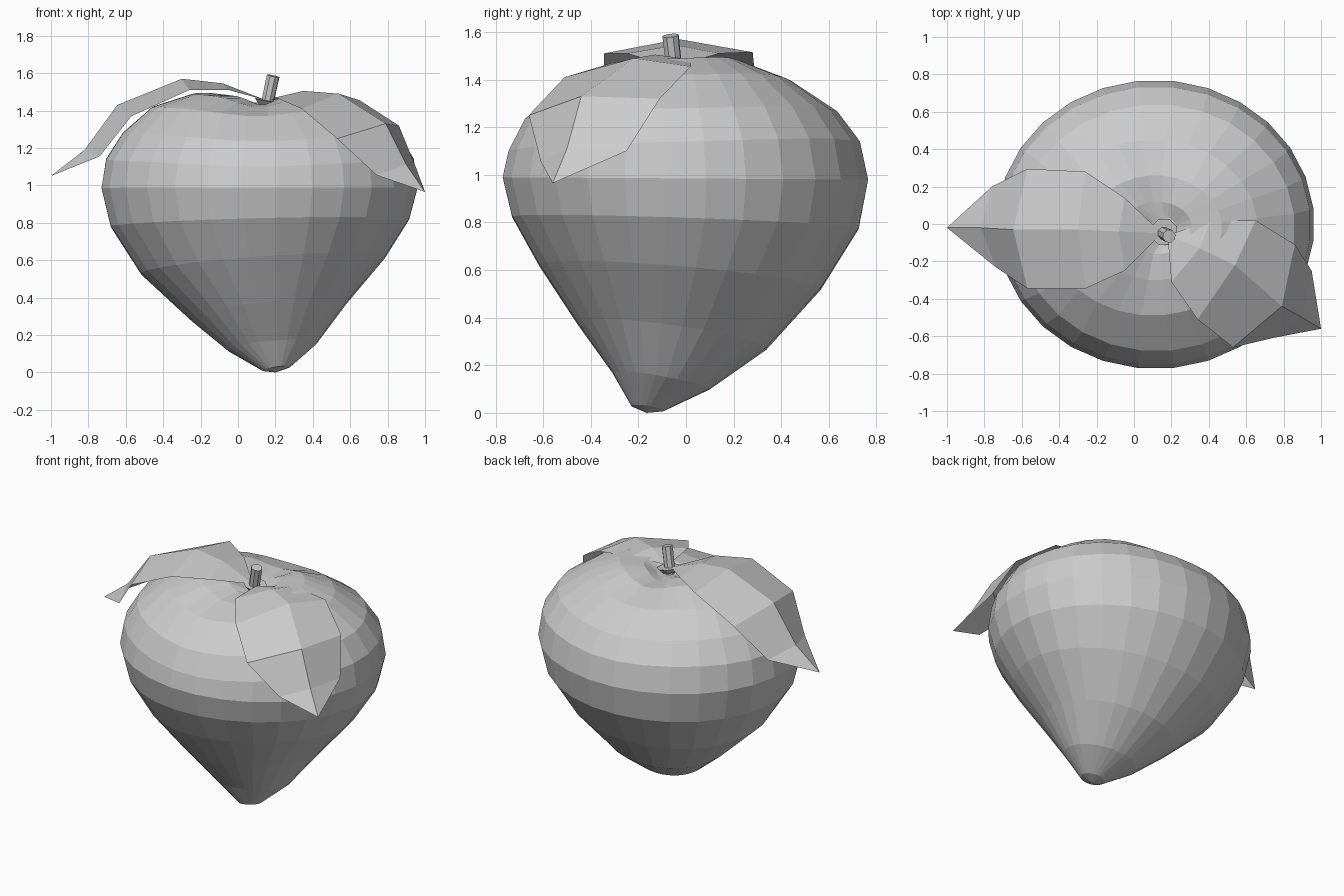
import bpy, bmesh
from math import cos, sin, pi
from mathutils import Vector

if "Cube" in bpy.data.objects:
    bpy.data.objects.remove(bpy.data.objects["Cube"])


def make(name, verts, faces):
    mesh = bpy.data.meshes.new(name)
    mesh.from_pydata(verts, [], faces)
    bm = bmesh.new()
    bm.from_mesh(mesh)
    bmesh.ops.recalc_face_normals(bm, faces=bm.faces)
    bm.to_mesh(mesh)
    bm.free()
    obj = bpy.data.objects.new(name, mesh)
    bpy.context.collection.objects.link(obj)
    return obj


# Fruit: tilted elliptical rings (x min, x max, y min, y max, z, x tilt, y tilt, crease depth)
SEG = 28
RINGS = [
    (.13, .28, -.23, -.09, .02, .01, -.01, 0),
    (-.05, .42, -.31, .10, .135, .02, -.035, 0),
    (-.25, .58, -.46, .34, .325, .045, -.055, 0),
    (-.52, .79, -.62, .57, .572, .045, -.05, 0),
    (-.685, .92, -.735, .73, .80, .02, -.025, 0),
    (-.735, .965, -.775, .77, .985, 0, -.005, 0),
    (-.71, .945, -.75, .735, 1.14, 0, .02, .02),
    (-.62, .86, -.68, .64, 1.28, 0, .015, .03),
    (-.46, .66, -.49, .45, 1.42, 0, .01, .04),
    (-.24, .47, -.30, .26, 1.49, 0, .01, .06),
    (-.06, .31, -.16, .12, 1.48, 0, 0, .05),
    (.08, .23, -.10, .04, 1.43, 0, 0, .01),
]
verts = []
for x0, x1, y0, y1, z, tx, ty, crease in RINGS:
    for i in range(SEG):
        c, s = cos(2 * pi * (i + .5) / SEG), sin(2 * pi * (i + .5) / SEG)
        verts.append(((x0 + x1) / 2 + (x1 - x0) / 2 * c,
                      (y0 + y1) / 2 + (y1 - y0) / 2 * s,
                      z + tx * c + ty * s - crease * abs(s) ** 8))
faces = []
for r in range(len(RINGS) - 1):
    for i in range(SEG):
        j = (i + 1) % SEG
        faces.append((r * SEG + i, r * SEG + j, (r + 1) * SEG + j, (r + 1) * SEG + i))
tip, pit = len(verts), len(verts) + 1
verts += [(.2, -.165, 0), (.155, -.03, 1.41)]
last = (len(RINGS) - 1) * SEG
for i in range(SEG):
    j = (i + 1) % SEG
    faces += [(tip, j, i), (pit, last + i, last + j)]
make("fruit", verts, faces)


# Leaves: rows of edge, midrib, edge running from base to tip
def leaf(name, base, rows, end):
    v = [base] + [p for row in rows for p in row] + [end]
    f = [(0, 1, 2), (0, 2, 3)]
    for r in range(len(rows) - 1):
        a = 1 + 3 * r
        f += [(a, a + 3, a + 4, a + 1), (a + 1, a + 4, a + 5, a + 2)]
    a, e = 3 * len(rows) - 2, len(v) - 1
    f += [(a, e, a + 1), (a + 1, e, a + 2)]
    make(name, v, f)


leaf("left_leaf", (.15, -.05, 1.455), [
    [(-.05, .14, 1.51), (-.08, -.04, 1.545), (-.05, -.25, 1.51)],
    [(-.26, .28, 1.515), (-.30, -.03, 1.57), (-.26, -.345, 1.51)],
    [(-.57, .295, 1.37), (-.645, -.03, 1.43), (-.57, -.345, 1.37)],
    [(-.76, .20, 1.155), (-.82, -.02, 1.19), (-.74, -.23, 1.155)],
], (-1, -.02, 1.05))

leaf("right_leaf", (.18, -.06, 1.455), [
    [(.41, .02, 1.485), (.35, -.13, 1.505), (.20, -.31, 1.47)],
    [(.65, .02, 1.455), (.54, -.22, 1.49), (.34, -.51, 1.41)],
    [(.86, -.11, 1.32), (.79, -.44, 1.33), (.53, -.66, 1.25)],
    [(.95, -.25, 1.10), (.90, -.50, 1.11), (.74, -.61, 1.055)],
], (1, -.56, .965))


# Stem and its small collar
def rod(name, start, end, r0, r1):
    a, b = Vector(start), Vector(end)
    bpy.ops.mesh.primitive_cone_add(vertices=8, radius1=r0, radius2=r1,
                                    depth=(b - a).length, location=(a + b) / 2,
                                    rotation=(b - a).to_track_quat('Z', 'Y').to_euler())
    bpy.context.object.name = name


rod("stem", (.15, -.045, 1.41), (.188, -.065, 1.585), .034, .036)
rod("stem_collar", (.155, -.04, 1.425), (.16, -.042, 1.455), .045, .075)
